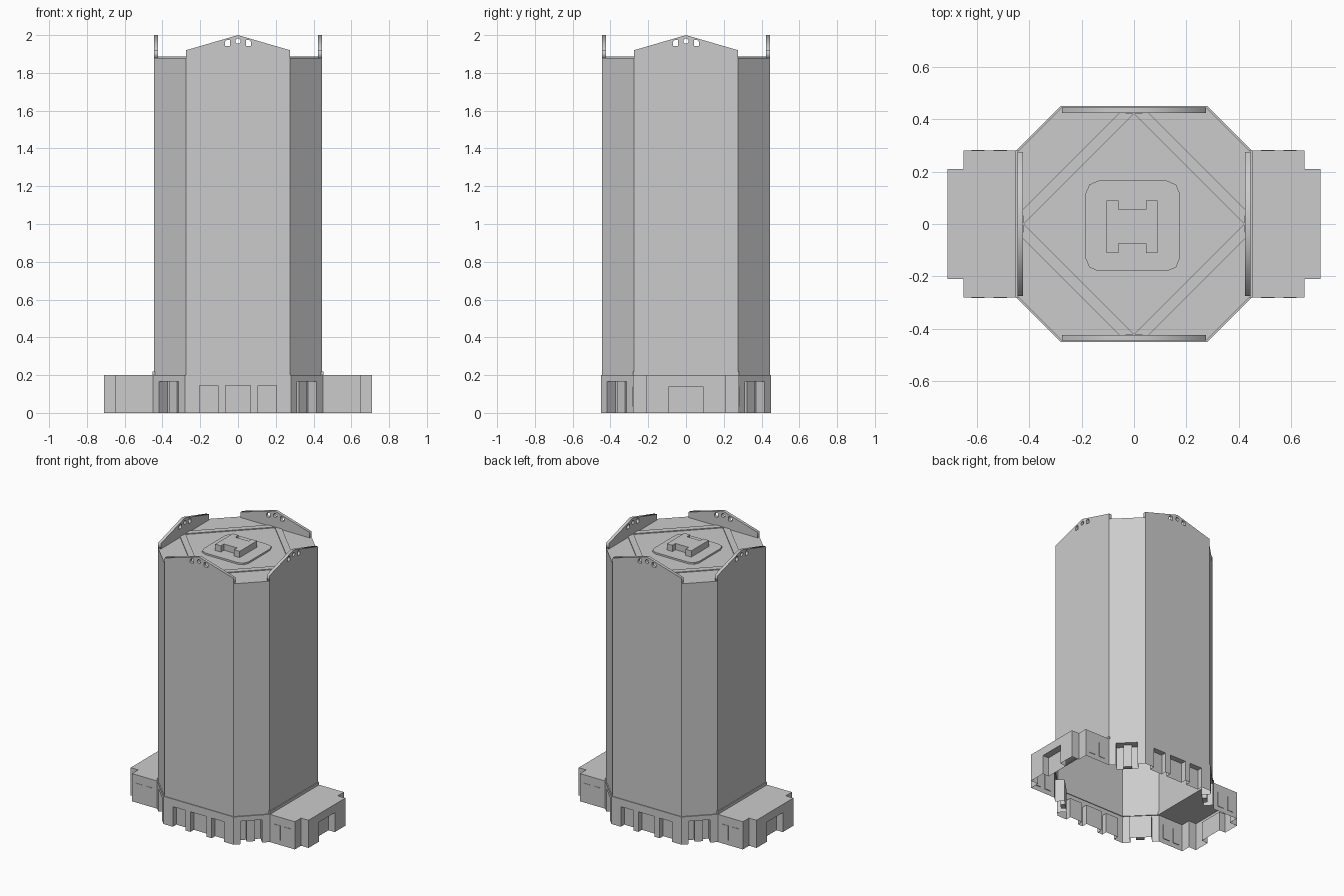
import bpy, bmesh, math
from mathutils import Matrix, Vector

if "Cube" in bpy.data.objects:
    bpy.data.objects.remove(bpy.data.objects["Cube"])


def finish(name, bm):
    bmesh.ops.remove_doubles(bm, verts=bm.verts, dist=1e-5)
    me = bpy.data.meshes.new(name)
    bm.to_mesh(me)
    bm.free()
    ob = bpy.data.objects.new(name, me)
    bpy.context.collection.objects.link(ob)
    return ob


def face(bm, pts):
    return bm.faces.new([bm.verts.new(p) for p in pts])


def prism(name, pts, z0, z1):
    """Closed upright prism from a counter-clockwise plan outline."""
    bm = bmesh.new()
    n = len(pts)
    face(bm, [(x, y, z1) for x, y in pts])
    face(bm, [(x, y, z0) for x, y in reversed(pts)])
    for i in range(n):
        a, b = pts[i], pts[(i + 1) % n]
        face(bm, [(*a, z0), (*b, z0), (*b, z1), (*a, z1)])
    return finish(name, bm)


def rect(x0, x1, y0, y1):
    return [(x0, y0), (x1, y0), (x1, y1), (x0, y1)]


def octagon(r, h):
    return [(-h, -r), (h, -r), (r, -h), (r, h), (h, r), (-h, r), (-r, h), (-r, -h)]


BASE_H, ROOF = 0.2, 1.88


def wall(bm, a, b, doors=()):
    """Single-sheet wall with recessed doorways (start, end, height, depth)."""
    a, b = Vector(a), Vector(b)
    length = (b - a).length
    d = (b - a) / length
    inward = Vector((-d.y, d.x))

    def p(s, z, depth=0):
        q = a + d * s + inward * depth
        return (q.x, q.y, z)

    outline = [p(0, 0)]
    for s, e, h, dep in doors:
        outline += [p(s, 0), p(s, h), p(e, h), p(e, 0)]
        face(bm, [p(s, 0, dep), p(e, 0, dep), p(e, h, dep), p(s, h, dep)])
        face(bm, [p(s, 0), p(s, 0, dep), p(s, h, dep), p(s, h)])
        face(bm, [p(e, 0, dep), p(e, 0), p(e, h), p(e, h, dep)])
        face(bm, [p(s, h), p(s, h, dep), p(e, h, dep), p(e, h)])
    face(bm, outline + [p(length, 0), p(length, BASE_H), p(0, BASE_H)])


# Hollow podium: half the perimeter, repeated with a half turn
front = [(0.075, 0.175, 0.145, 0.04), (0.215, 0.345, 0.145, 0.04),
         (0.385, 0.485, 0.145, 0.04)]
corner = [(0.045, 0.19, 0.165, 0.063)]
end = [(0.12, 0.30, 0.14, 0.05)]
half = [((-.28, -.45), front), ((.28, -.45), corner), ((.45, -.28), ()),
        ((.65, -.28), ()), ((.65, -.21), ()), ((.71, -.21), end),
        ((.71, .21), ()), ((.65, .21), ()), ((.65, .28), ()),
        ((.45, .28), corner), ((.28, .45), ())]
bm = bmesh.new()
for s in (1, -1):
    pts = [(s * x, s * y) for (x, y), _ in half]
    for i in range(len(half) - 1):
        wall(bm, pts[i], pts[i + 1], half[i][1])
    face(bm, [(x, y, BASE_H) for x, y in pts[2:10]])  # wing roof
finish("podium", bm)

# Tower shaft: open underneath, capped by the roof
bm = bmesh.new()
rings = [(0.45, 0.28, BASE_H), (0.445, 0.275, BASE_H), (0.445, 0.275, ROOF)]
for (r0, h0, z0), (r1, h1, z1) in zip(rings, rings[1:]):
    lo, hi = octagon(r0, h0), octagon(r1, h1)
    for i in range(8):
        j = (i + 1) % 8
        face(bm, [(*lo[i], z0), (*lo[j], z0), (*hi[j], z1), (*hi[i], z1)])
face(bm, [(x, y, ROOF) for x, y in octagon(0.445, 0.275)])
finish("tower", bm)

# Gabled parapets with pierced openings, one per main side
gable = [(-.275, ROOF - .003), (.275, ROOF - .003), (.275, 1.92), (0, 2), (-.275, 1.92)]
hole = [(.042, 1.942), (.07, 1.942), (.07, 1.963), (.06, 1.973), (.042, 1.973)]
rnd = [(.014 * math.cos(k * math.pi / 5), 1.968 + .014 * math.sin(k * math.pi / 5))
       for k in range(10)]
cu = bpy.data.curves.new("parapet_profile", 'CURVE')
cu.dimensions = '2D'
cu.fill_mode = 'BOTH'
cu.extrude = 0.011
for loop in (gable, hole, [(-x, z) for x, z in hole], rnd):
    sp = cu.splines.new('POLY')
    sp.points.add(len(loop) - 1)
    for pt, (x, z) in zip(sp.points, loop):
        pt.co = (x, z, 0, 1)
    sp.use_cyclic_u = True
tmp = bpy.data.objects.new("parapet_profile", cu)
bpy.context.collection.objects.link(tmp)
bpy.context.view_layer.update()
src = bpy.data.meshes.new_from_object(
    tmp.evaluated_get(bpy.context.evaluated_depsgraph_get()))
bpy.data.objects.remove(tmp)
for k, side in enumerate(("front", "right", "back", "left")):
    me = src.copy()
    me.transform(Matrix.Rotation(k * math.pi / 2, 4, 'Z')
                 @ Matrix.Translation((0, -0.434, 0))
                 @ Matrix.Rotation(math.pi / 2, 4, 'X'))
    ob = bpy.data.objects.new("parapet_" + side, me)
    bpy.context.collection.objects.link(ob)

# Diamond of low roof curbs
for k in range(4):
    c, s = math.cos(k * math.pi / 2), math.sin(k * math.pi / 2)
    q = [(.42, 0), (.424, .055), (.055, .424), (0, .42)]
    prism("roof_curb", [(c * x - s * y, s * x + c * y) for x, y in q], ROOF - .005, ROOF + .006)

# Landing pad with softened corners, and the roof block on it
pad = []
for k, (cx, cy) in enumerate([(.125, .115), (-.135, .115), (-.135, -.13), (.125, -.13)]):
    for t in (0, 0.5, 1):
        ang = (k + t) * math.pi / 2
        pad.append((cx + .05 * math.cos(ang), cy + .05 * math.sin(ang)))
prism("roof_pad", pad, ROOF - .005, ROOF + .012)
block = [(-.105, -.11), (-.06, -.11), (-.06, -.075), (.045, -.075), (.045, -.11), (.09, -.11),
         (.09, .09), (.045, .09), (.045, .055), (-.06, .055), (-.06, .09), (-.105, .09)]
prism("roof_block", block, ROOF, 1.937)

# Flashing where wings meet the tower, wing window panels, corner entrance bays
for s in (-1, 1):
    xs = sorted((s * .44, s * .452))
    prism("wing_flashing", rect(*xs, -.28, .28), BASE_H - .003, .22)
    for t in (-1, 1):
        ys = sorted((t * .275, t * .283))
        for w in (.485, .57):
            prism("window_panel", rect(*sorted((s * w, s * (w + .05))), *ys), .035, .14)
        ob = prism("corner_entrance", rect(-.016, .016, -.028, .028), 0, .165)
        ob.data.transform(Matrix.Translation((s * .332, t * .332, 0))
                          @ Matrix.Rotation(math.atan2(t, s), 4, 'Z'))
